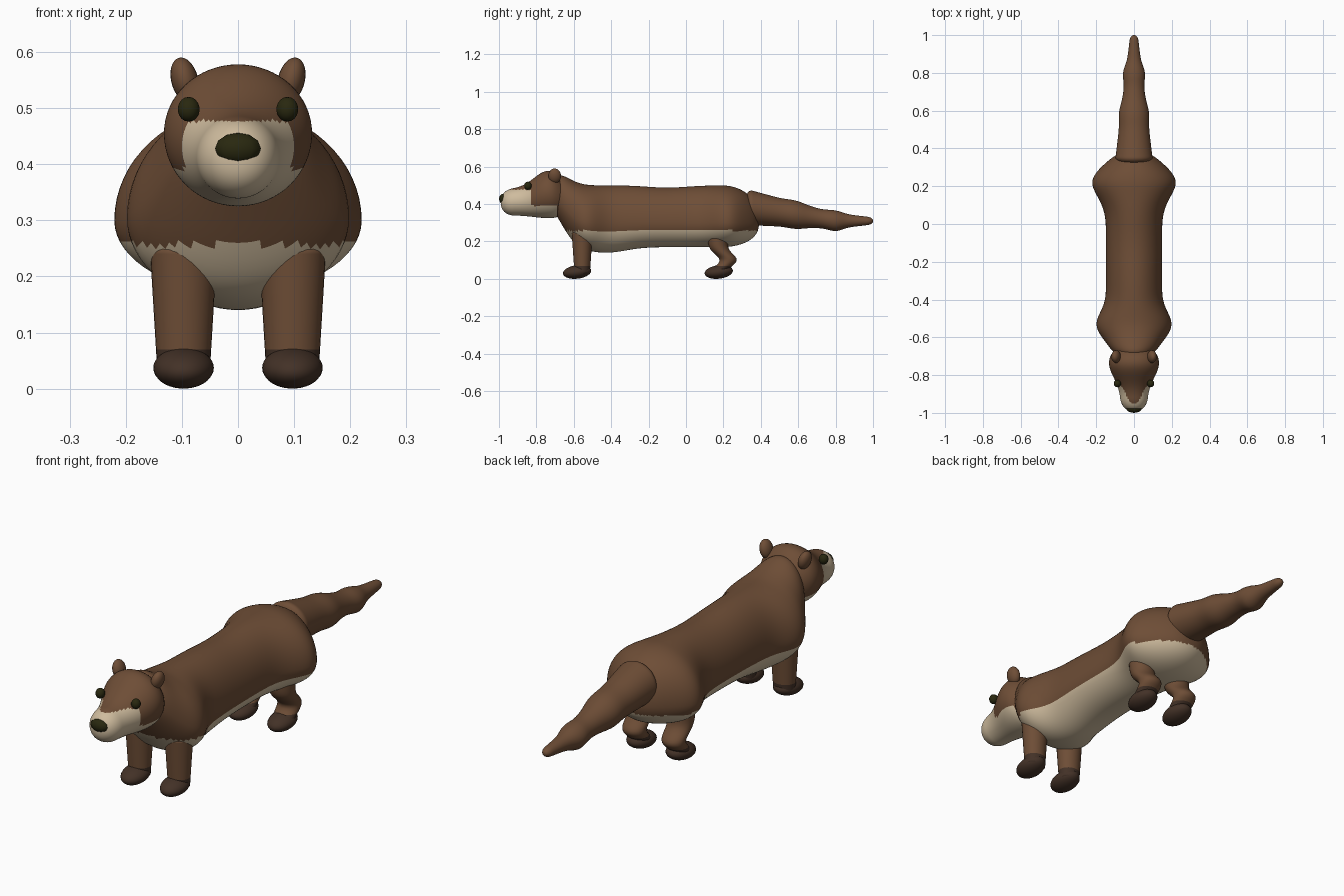
import bpy
import bmesh
from math import sin, cos, pi, exp
from mathutils import Matrix, Vector

if "Cube" in bpy.data.objects:
    bpy.data.objects.remove(bpy.data.objects["Cube"])


def material(name, rgb):
    mat = bpy.data.materials.new(name)
    mat.use_nodes = True
    mat.diffuse_color = (*rgb, 1)
    shader = mat.node_tree.nodes["Principled BSDF"]
    shader.inputs["Base Color"].default_value = (*rgb, 1)
    return mat


BROWN = material("brown fur", (0.155, 0.075, 0.037))
CREAM = material("cream fur", (0.62, 0.5, 0.34))
DARK = material("dark paw fur", (0.056, 0.031, 0.02))
BLACK = material("nose and eye black", (0.022, 0.021, 0.005))


def finish(name, bm, materials, rule=None):
    """Make a smooth object; rule picks each face's material from its centre."""
    bmesh.ops.recalc_face_normals(bm, faces=bm.faces)
    for face in bm.faces:
        face.smooth = True
        if rule:
            face.material_index = int(rule(face.calc_center_median()))
    mesh = bpy.data.meshes.new(name)
    bm.to_mesh(mesh)
    bm.free()
    for mat in materials:
        mesh.materials.append(mat)
    obj = bpy.data.objects.new(name, mesh)
    bpy.context.collection.objects.link(obj)


def skin(name, sections, materials, rule=None):
    """Join a row of closed cross-sections into one closed surface."""
    bm = bmesh.new()
    rings = [[bm.verts.new(point) for point in section] for section in sections]
    sides = len(rings[0])
    for ring, following in zip(rings, rings[1:]):
        for i in range(sides):
            j = (i + 1) % sides
            bm.faces.new((ring[i], ring[j], following[j], following[i]))
    bm.faces.new(rings[0])
    bm.faces.new(rings[-1])
    finish(name, bm, materials, rule)


def bump(value, centre, spread):
    """A soft swelling that is one at its centre."""
    return exp(-((value - centre) / spread) ** 2)


def tube(name, front, back, front_cap, back_cap, shape, materials, rule=None,
         steps=72, sides=64):
    """Tube along y with rounded ends; shape gives middle, width, rise and drop."""
    sections = []
    for step in range(1, steps):
        y = front + (back - front) * (1 - cos(pi * step / steps)) / 2
        into_cap = max(0, 1 - (y - front) / front_cap, 1 - (back - y) / back_cap)
        cap = (1 - into_cap ** 2) ** 0.4
        middle, width, rise, drop = shape(y)
        section = []
        for side in range(sides):
            angle = 2 * pi * side / sides
            height = rise if sin(angle) > 0 else drop
            section.append((cap * width * cos(angle), y, middle + cap * height * sin(angle)))
        sections.append(section)
    skin(name, sections, materials, rule)


def ball(name, centre, size, mat, tilt=0, axis="X", segments=24):
    bm = bmesh.new()
    bmesh.ops.create_uvsphere(bm, u_segments=segments, v_segments=segments * 2 // 3, radius=1)
    turn = Matrix.Rotation(tilt, 4, axis)
    bm.transform(Matrix.Translation(Vector(centre)) @ turn @ Matrix.Diagonal((*size, 1)))
    finish(name, bm, [mat])


# Long body: raised neck, swelling shoulders and hips, deep chest
def body_shape(y):
    shoulders = bump(y, -0.53, 0.09)
    hips = bump(y, 0.23, 0.12)
    neck = bump(y, -0.72, 0.1)
    chest = bump(y, -0.43, 0.15)
    waist = bump(y, -0.1, 0.15)
    return (0.3 + 0.13 * neck, 0.148 + 0.05 * shoulders + 0.075 * hips,
            0.2 - 0.012 * waist, 0.13 + 0.03 * chest)


# Round skull running into a narrow muzzle
def head_shape(y):
    skull = bump(y, -0.735, 0.11)
    return (0.41 + 0.045 * skull, 0.07 + 0.062 * skull,
            0.07 + 0.053 * skull, 0.07 + 0.06 * skull)


# Thick drooping tail with two soft swellings
def tail_shape(y):
    radius = 0.14 - 0.12 * y + 0.01 * bump(y, 0.59, 0.06) + 0.014 * bump(y, 0.8, 0.05)
    return 0.31 + 0.155 * max(0, 0.8 - y), radius, radius * 0.95, radius * 0.95


def belly(point):
    return point.z < 0.258


def face_patch(point):
    around_muzzle = point.z < 0.477 and point.y < -0.83
    under_jaw = point.z < 0.392 and point.y < -0.69
    return around_muzzle or under_jaw


tube("body", -0.72, 0.39, 0.17, 0.2, body_shape, (BROWN, CREAM), belly, steps=90)
tube("head", -0.99, -0.6, 0.07, 0.12, head_shape, (BROWN, CREAM), face_patch)
tube("tail", 0.315, 1, 0.04, 0.03, tail_shape, [BROWN])
ball("nose", (0, -0.976, 0.428), (0.043, 0.024, 0.028), BLACK, segments=10)


# Legs widen upwards; the hind pair bends back at the hock
def leg(name, x, y, hock):
    sections = []
    for step in range(23):
        z = 0.03 + step * 0.01
        bend = y + hock * bump(z, 0.1, 0.045)
        width = 0.045 + 0.06 * z
        depth = 0.039 + 0.07 * z
        angles = [2 * pi * side / 28 for side in range(28)]
        sections.append([(x + width * cos(a), bend + depth * sin(a), z) for a in angles])
    skin(name, sections, (BROWN, DARK), lambda point: point.z < 0.07)


for side, word in ((1, "left"), (-1, "right")):
    ball(f"{word}_eye", (side * 0.088, -0.845, 0.498), (0.02, 0.02, 0.022), BLACK, segments=14)
    ball(f"{word}_ear", (side * 0.095, -0.702, 0.55), (0.024, 0.034, 0.041), BROWN,
         tilt=side * 0.25, axis="Y")
    for place, leg_y, hock, paw_y in (("front", -0.555, 0, -0.582), ("back", 0.17, 0.055, 0.175)):
        leg(f"{word}_{place}_leg", side * 0.097, leg_y, hock)
        ball(f"{word}_{place}_paw", (side * 0.097, paw_y, 0.037), (0.054, 0.076, 0.036), DARK,
             tilt=0.12)
